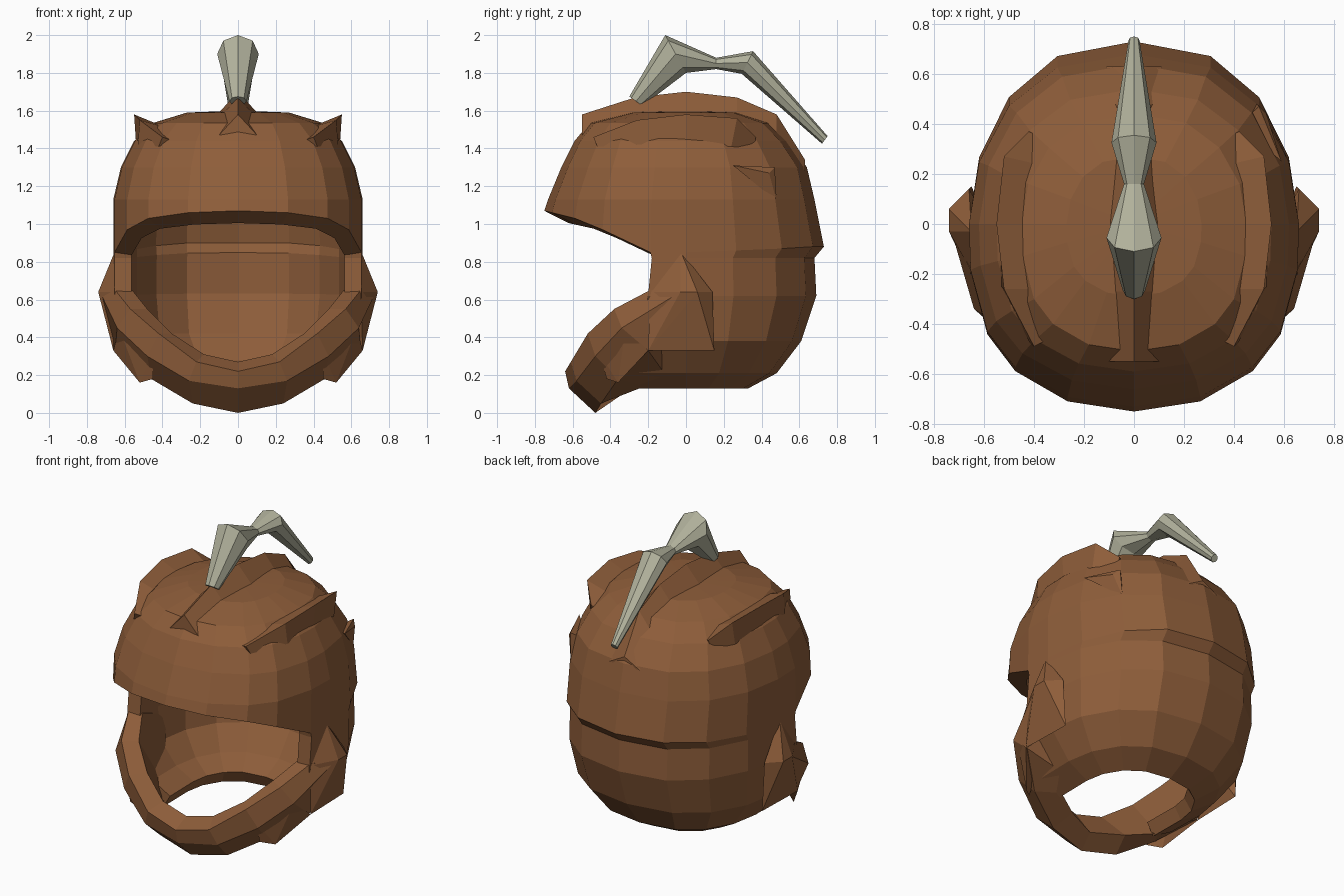
import bpy, bmesh
from math import sin, cos, radians, pi
from mathutils import Vector

cube = bpy.data.objects.get("Cube")
if cube:
    bpy.data.objects.remove(cube)


def material(name, color):
    m = bpy.data.materials.new(name)
    m.use_nodes = True
    m.diffuse_color = color
    bsdf = next(n for n in m.node_tree.nodes if n.type == 'BSDF_PRINCIPLED')
    bsdf.inputs["Base Color"].default_value = color
    bsdf.inputs["Roughness"].default_value = 0.8
    return m


BROWN = material("leather_brown", (0.27, 0.11, 0.042, 1))
BONE = material("pale_bone", (0.44, 0.44, 0.33, 1))


def finish(name, bm, mat):
    bmesh.ops.recalc_face_normals(bm, faces=bm.faces)
    me = bpy.data.meshes.new(name)
    bm.to_mesh(me)
    bm.free()
    me.materials.append(mat)
    ob = bpy.data.objects.new(name, me)
    bpy.context.collection.objects.link(ob)
    return ob


def loft(name, sections, mat):
    """Closed cross-sections joined in order, capped at both ends."""
    bm = bmesh.new()
    rings = [[bm.verts.new(p) for p in s] for s in sections]
    n = len(rings[0])
    for a, b in zip(rings, rings[1:]):
        for i in range(n):
            j = (i + 1) % n
            bm.faces.new((a[i], a[j], b[j], b[i]))
    bm.faces.new(rings[0])
    bm.faces.new(rings[-1])
    return finish(name, bm, mat)


def hull(name, points, mat, side=1):
    bm = bmesh.new()
    for x, y, z in points:
        bm.verts.new((x * side, y, z))
    bmesh.ops.convex_hull(bm, input=bm.verts)
    return finish(name, bm, mat)


def flip(points):
    return [(-x, y, z) for x, y, z in points]


# Helmet shell: rings of (height, front depth, half width, back depth)
half = [0, 22.5, 45, 62, 82, 90, 112.5, 135, 157.5, 180]
angles = half + [-a for a in half[-2:0:-1]]
rim_z = dict(zip(half, [1.07, 1.06, 1.03, .97, .85, .85, .86, .87, .88, .88]))
rim = (None, .75, .66, .73)
upper = [(1.59, .29, .27, .27), (1.535, .51, .45, .44), (1.44, .59, .55, .54),
         (1.30, .66, .62, .64), (1.13, .73, .66, .68), rim]
lower = [(.82, .72, .66, .68), (.62, .8, .66, .69), (.38, .9, .63, .61),
         (.21, 1.0, .50, .48), (.13, 1.0, .36, .33)]


def ring_point(a, row):
    z, front, width, back = row
    s, c = sin(radians(a)), cos(radians(a))
    y = -front * c ** .7 if c > 0 else back * abs(c) ** 1.05
    x = width * abs(s) ** (.95 if c > 0 else .8) * (1 if s > 0 else -1)
    return x, y, rim_z[abs(a)] if z is None else z


bm = bmesh.new()
crown = bm.verts.new((0, 0, 1.60))
rings = [[bm.verts.new(ring_point(a, r)) for a in angles] for r in upper]
# The lower wall only runs round the sides and back, leaving the face open
rings += [[bm.verts.new(ring_point(a, r)) if abs(a) > 70 else None for a in angles]
          for r in lower]
count = len(angles)
for i in range(count):
    j = (i + 1) % count
    bm.faces.new((crown, rings[0][i], rings[0][j]))
    for a, b in zip(rings, rings[1:]):
        quad = (a[i], b[i], b[j], a[j])
        if None not in quad:
            bm.faces.new(quad)
shell = finish("helmet_shell", bm, BROWN)
wall = shell.modifiers.new("wall", 'SOLIDIFY')
wall.thickness = .09
wall.offset = -1

# Brim lining: the sloping underside of the visor edge
lining = []
for a in [-x for x in half[4:0:-1]] + half[:5]:
    x, y, z = ring_point(a, rim)
    drop = .065 * cos(radians(a)) ** .5
    lining.append([(x, y, z), (x * .87, y * .83, z - drop), (x * .87, y * .83, z + .05)])
loft("brim_lining", lining, BROWN)

# Central crest: triangular ridge over the crown, (y, top, base)
crest = [(-.55, 1.58, 1.46), (-.27, 1.67, 1.55), (0, 1.70, 1.58),
         (.27, 1.67, 1.54), (.48, 1.58, 1.44), (.63, 1.34, 1.28)]
loft("central_crest", [[(-.11, y, b), (0, y, t), (.11, y, b)] for y, t, b in crest], BROWN)

# Side ridges: inner edge, flared outer edge, undercut
ridge = [[(.34, -.46, 1.44), (.40, -.49, 1.46), (.42, -.47, 1.41)],
         [(.38, -.26, 1.51), (.52, -.26, 1.55), (.53, -.25, 1.42)],
         [(.42, 0, 1.525), (.55, 0, 1.58), (.54, 0, 1.43)],
         [(.39, .24, 1.50), (.52, .27, 1.56), (.52, .24, 1.41)],
         [(.36, .34, 1.44), (.42, .37, 1.46), (.43, .36, 1.40)]]

# Jaw guard: outer top, outer middle, bottom, inner bottom, inner top
jaw = [[(0, -.64, .22), (0, -.62, .13), (0, -.48, 0), (0, -.40, .09), (0, -.53, .27)],
       [(.22, -.61, .27), (.26, -.58, .17), (.24, -.45, .05), (.20, -.32, .11), (.18, -.51, .31)],
       [(.42, -.52, .42), (.48, -.48, .30), (.46, -.36, .18), (.37, -.22, .14), (.35, -.43, .42)],
       [(.57, -.38, .55), (.64, -.34, .45), (.65, -.2, .33), (.46, -.1, .19), (.48, -.33, .55)],
       [(.65, -.19, .65), (.73, -.03, .64), (.66, .12, .55), (.57, .08, .55), (.56, -.18, .65)]]
loft("jaw_guard", [flip(s) for s in jaw[:0:-1]] + jaw, BROWN)

# Paired details
lug = [(.65, -.03, .86), (.74, -.03, .64), (.74, .06, .64), (.65, -.19, .64),
       (.66, .14, .64), (.66, -.2, .33), (.65, .15, .33), (.58, 0, .6)]
spur = [(.66, -.2, .33), (.52, -.36, .16), (.45, -.46, .32), (.45, -.42, .18),
        (.63, -.32, .45), (.5, -.28, .3)]
for side, label in ((1, "left"), (-1, "right")):
    loft(label + "_ridge", ridge if side > 0 else [flip(s) for s in ridge], BROWN)
    hull(label + "_hinge_lug", lug, BROWN, side)
    hull(label + "_jaw_spur", spur, BROWN, side)

# Small thorn on the left rear
hull("rear_thorn", [(.59, .25, 1.31), (.50, .47, 1.30), (.49, .48, 1.12),
                    (.53, .44, 1.27), (.42, .4, 1.25)], BROWN)

# Bone plume: (y, z, section half-vector y, z, half width)
plume = [(-.265, 1.65, -.035, .025, .045), (-.055, 1.90, -.055, .10, .11),
         (.16, 1.85, .0, .03, .04), (.325, 1.855, .03, .06, .09),
         (.735, 1.445, .015, .02, .022)]
turn = [2 * pi * k / 8 for k in range(8)]
loft("bone_plume", [[Vector((w * sin(t), y + dy * cos(t), z + dz * cos(t))) for t in turn]
                    for y, z, dy, dz, w in plume], BONE)
